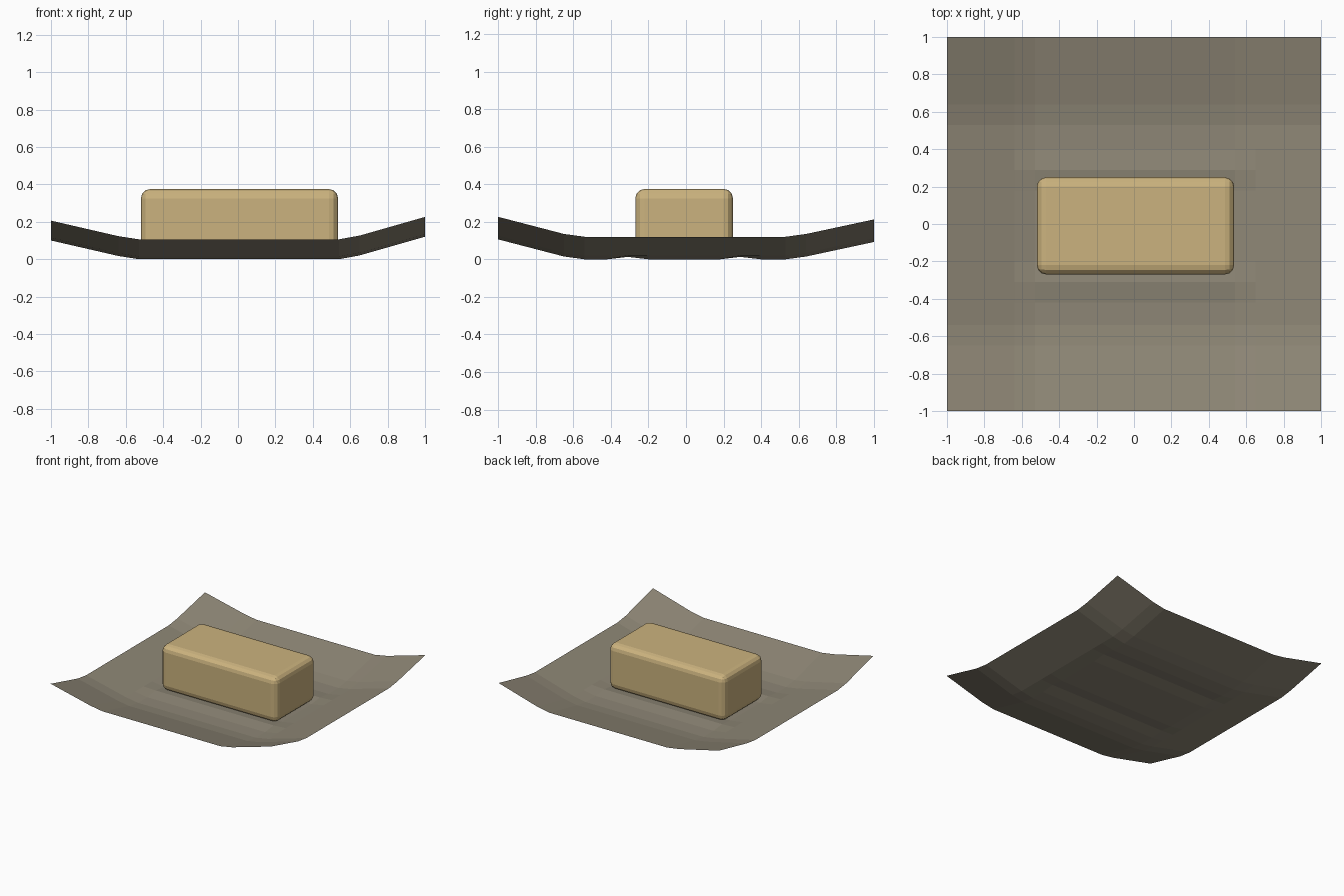
import bpy, bmesh

if "Cube" in bpy.data.objects:
    bpy.data.objects.remove(bpy.data.objects["Cube"])


def make_object(name, bm, color):
    mesh = bpy.data.meshes.new(name)
    bm.to_mesh(mesh)
    bm.free()
    obj = bpy.data.objects.new(name, mesh)
    bpy.context.collection.objects.link(obj)
    mat = bpy.data.materials.new(name + "_material")
    mat.diffuse_color = (*color, 1)
    mat.use_nodes = True
    mat.node_tree.nodes["Principled BSDF"].inputs["Base Color"].default_value = mat.diffuse_color
    mesh.materials.append(mat)
    return obj


# Thin sheet: two edge profiles (position, height) added together
x_profile = [(-1, .1), (-.64, .017), (-.53, 0), (.54, 0), (.65, .02), (1, .12)]
y_profile = [(-1, .106), (-.65, .015), (-.54, 0), (-.42, 0), (-.31, 0), (-.2, 0),
             (.18, 0), (.29, 0), (.4, 0), (.53, 0), (.64, .015), (1, .092)]
ridges = (-.31, .29)  # low wrinkles along the long sides of the block

bm = bmesh.new()
rows = []
for y, zy in y_profile:
    row = []
    for x, zx in x_profile:
        wrinkle = .013 if y in ridges and abs(x) < .6 else 0
        row.append(bm.verts.new((x, y, zx + zy + wrinkle)))
    rows.append(row)
for a, b in zip(rows, rows[1:]):
    for i in range(len(a) - 1):
        bm.faces.new((a[i], a[i + 1], b[i + 1], b[i]))
make_object("sheet", bm, (.27, .24, .18))

# Rounded block resting on the sheet
bm = bmesh.new()
bmesh.ops.create_cube(bm, size=1)
for v in bm.verts:
    v.co.x = v.co.x * 1.055 + .008
    v.co.y = v.co.y * .52 - .01
    v.co.z = v.co.z * .372 + .189
block = make_object("block", bm, (.60, .45, .21))
bevel = block.modifiers.new("rounded_edges", "BEVEL")
bevel.width = .05
bevel.segments = 3
